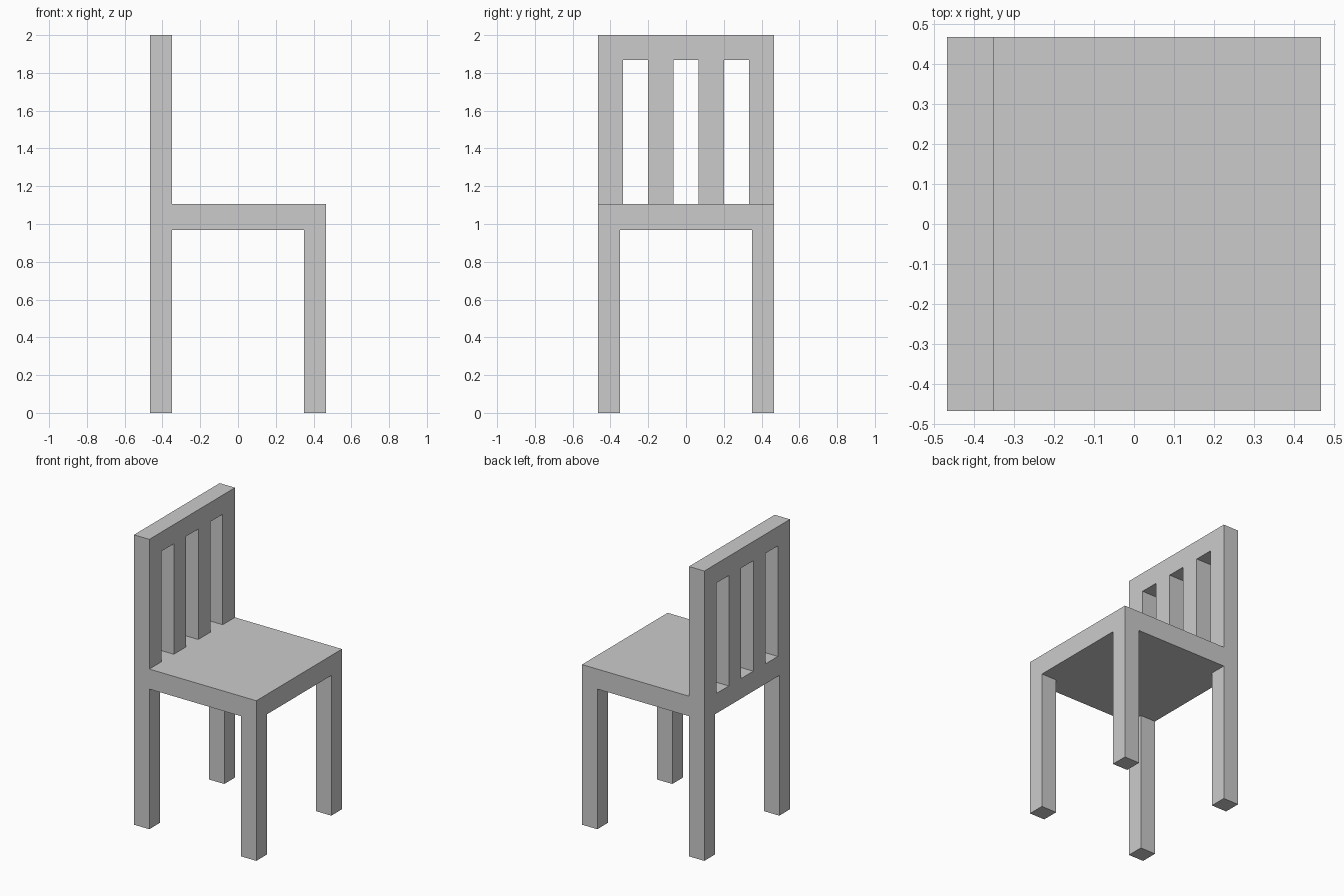
import bpy
import bmesh
from mathutils import Matrix, Vector

if "Cube" in bpy.data.objects:
    bpy.data.objects.remove(bpy.data.objects["Cube"])

HALF = 0.467          # half of the square footprint
INNER = 0.35          # inner edge of legs and backrest
SEAT_LOW, SEAT_TOP = 0.967, 1.105
RAIL_LOW, TOP = 1.867, 2.0


def add_object(name, bm):
    bmesh.ops.recalc_face_normals(bm, faces=bm.faces[:])
    mesh = bpy.data.meshes.new(name)
    bm.to_mesh(mesh)
    bm.free()
    obj = bpy.data.objects.new(name, mesh)
    bpy.context.collection.objects.link(obj)
    return obj


def add_box(name, low, high):
    low, high = Vector(low), Vector(high)
    bm = bmesh.new()
    place = Matrix.Translation((low + high) / 2) @ Matrix.Diagonal((*(high - low), 1))
    bmesh.ops.create_cube(bm, size=1, matrix=place)
    return add_object(name, bm)


# Seat slab
add_box("seat", (-HALF, -HALF, SEAT_LOW), (HALF, HALF, SEAT_TOP))

# Four square legs, mirrored from one corner
legs = add_box("legs", (INNER, INNER, 0), (HALF, HALF, SEAT_LOW))
mirror = legs.modifiers.new("four_corners", 'MIRROR')
mirror.use_axis = (True, True, False)

# Backrest on the -x side: comb outline with four uprights and three equal gaps
bar = 2 * HALF / 7
outline = [(-HALF, TOP), (-HALF, SEAT_TOP)]
for i in range(3):
    left = -HALF + (2 * i + 1) * bar
    right = left + bar
    outline += [(left, SEAT_TOP), (left, RAIL_LOW), (right, RAIL_LOW), (right, SEAT_TOP)]
outline += [(HALF, SEAT_TOP), (HALF, TOP)]

bm = bmesh.new()
face = bm.faces.new([bm.verts.new((-HALF, y, z)) for y, z in outline])
sweep = bmesh.ops.extrude_face_region(bm, geom=[face], use_keep_orig=True)
moved = [v for v in sweep["geom"] if isinstance(v, bmesh.types.BMVert)]
bmesh.ops.translate(bm, verts=moved, vec=(HALF - INNER, 0, 0))
add_object("backrest", bm)
